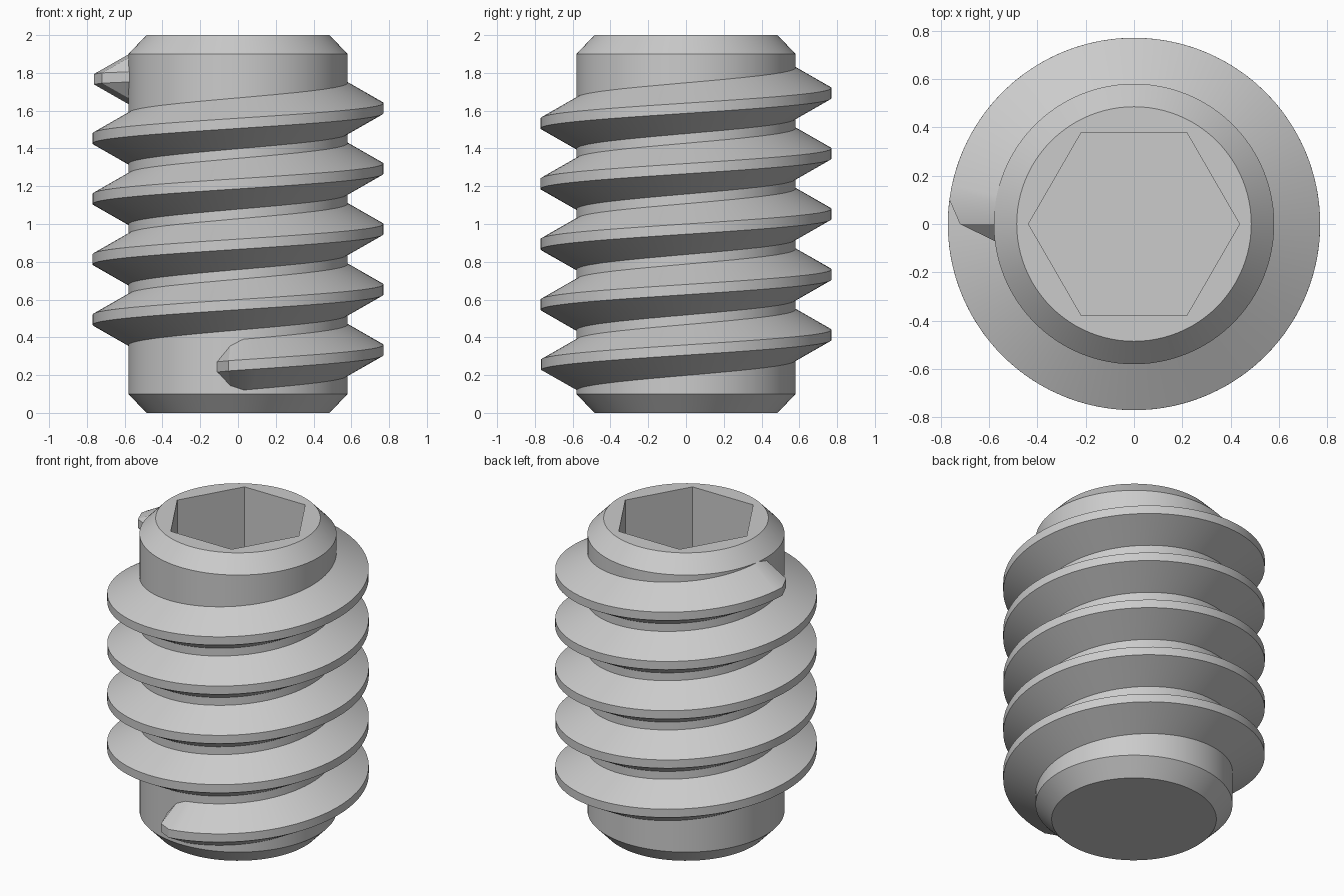
import bpy, bmesh, math

cube = bpy.data.objects.get("Cube")
if cube:
    bpy.data.objects.remove(cube)

CORE_R, CREST_R, ROOT_R = 0.58, 0.77, 0.55
PITCH, START_Z = 0.32, 0.253
CREST_HALF, FLANK = 0.027, 0.566

steel = bpy.data.materials.new("plain steel grey")
steel.use_nodes = True
colour = (0.6, 0.6, 0.6, 1)
steel.diffuse_color = colour
steel.node_tree.nodes["Principled BSDF"].inputs["Base Color"].default_value = colour


def skin(name, rings, around):
    """Join equal point rings with quads and cap both ends.
    'around' tells whether the points in each ring run around the z axis."""
    bm = bmesh.new()
    loops = [[bm.verts.new(p) for p in ring] for ring in rings]
    for a, b in zip(loops, loops[1:]):
        for i in range(len(a)):
            j = (i + 1) % len(a)
            bm.faces.new((a[i], a[j], b[j], b[i]))
    bm.faces.new(loops[0])
    bm.faces.new(loops[-1])
    bmesh.ops.recalc_face_normals(bm, faces=bm.faces)
    mesh = bpy.data.meshes.new(name)
    bm.to_mesh(mesh)
    bm.free()
    mesh.materials.append(steel)
    obj = bpy.data.objects.new(name, mesh)
    bpy.context.collection.objects.link(obj)
    bpy.ops.object.select_all(action='DESELECT')
    obj.select_set(True)
    bpy.context.view_layer.objects.active = obj
    bpy.ops.object.shade_smooth_by_angle(angle=math.radians(25))
    return obj


def circle(radius, z, flat=0, sides=96):
    """Round ring, or a hexagonal one when 'flat' is its half width."""
    ring = []
    for i in range(sides):
        a = math.tau * i / sides
        r = radius
        if flat:
            r = flat / math.cos(a % (math.pi / 3) - math.pi / 6)
        ring.append((r * math.cos(a), r * math.sin(a), z))
    return ring


# Core with chamfered ends and a hexagonal drive socket
skin("screw_core", [
    circle(0.485, 0), circle(CORE_R, 0.1), circle(CORE_R, 1.9),
    circle(0.485, 2), circle(0, 2, flat=0.378), circle(0, 1.2, flat=0.378),
], True)


def thread_section(degrees, crest):
    """Trapezoid thread profile; a lower crest sinks it into the core."""
    a = math.radians(degrees - 90)
    z = START_Z + PITCH * degrees / 360
    root = min(ROOT_R, crest - 0.03)
    half = CREST_HALF + FLANK * (crest - root)
    profile = [(root, -half), (crest, -CREST_HALF), (crest, CREST_HALF), (root, half)]
    return [(r * math.cos(a), r * math.sin(a), z + h) for r, h in profile]


# Helical thread, with a short run-out at each end
first, last, steps = 3, 1702.5, 400
sections = [thread_section(-11, CORE_R), thread_section(-4, 0.72)]
sections += [thread_section(first + (last - first) * i / steps, CREST_R)
             for i in range(steps + 1)]
sections += [thread_section(1710, 0.72), thread_section(1717, CORE_R)]
skin("helical_thread", sections, False)
